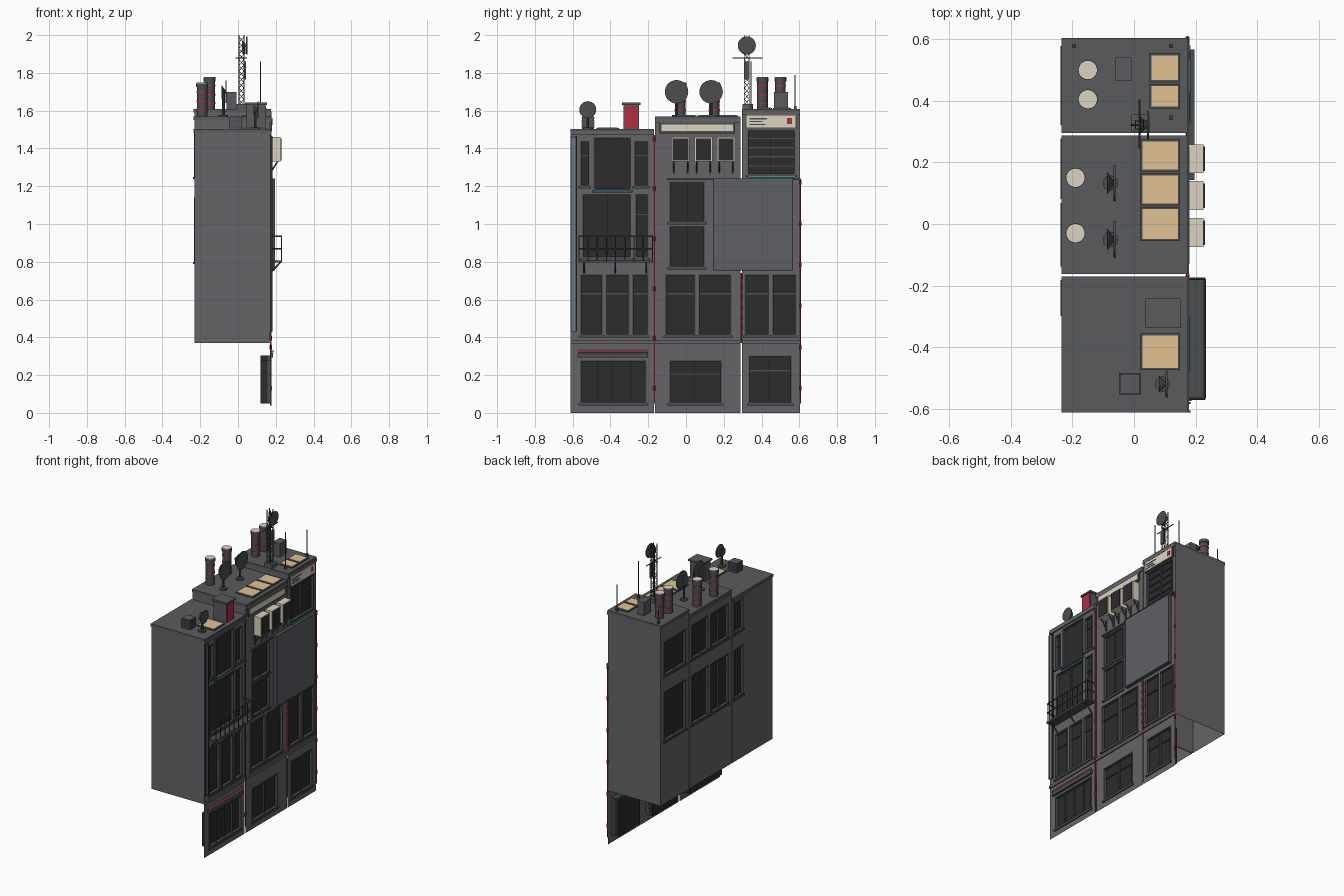
import bpy, bmesh, math
from mathutils import Vector

if "Cube" in bpy.data.objects:
    bpy.data.objects.remove(bpy.data.objects["Cube"])

COL = dict(wall=(.13, .13, .14), roof=(.10, .105, .11), trim=(.07, .075, .08), glass=(.025, .025, .027),
           cream=(.75, .54, .30), sign=(.72, .65, .52), red=(.42, .03, .06), neon=(.8, .12, .2),
           teal=(.05, .4, .45), tube=(.16, .2, .27), board=(.11, .115, .13))
mats = {}
for k, c in COL.items():
    mats[k] = bpy.data.materials.new(k)
    mats[k].diffuse_color = (*c, 1)


class Part:
    """Collects primitives into one named object."""
    def __init__(self, name, mat):
        self.name, self.mat, self.bm = name, mat, bmesh.new()

    def face(self, pts):
        self.bm.faces.new([self.bm.verts.new(p) for p in pts])

    def box(self, x0, x1, y0, y1, z0, z1):
        vs = bmesh.ops.create_cube(self.bm, size=1)['verts']
        for v in vs:
            v.co = Vector(((x0, x1)[v.co.x > 0], (y0, y1)[v.co.y > 0], (z0, z1)[v.co.z > 0]))

    def rod(self, p, q, r, r2=None, n=8):
        p, q = Vector(p), Vector(q)
        m = (q - p).to_track_quat('Z', 'Y').to_matrix().to_4x4()
        m.translation = (p + q) / 2
        bmesh.ops.create_cone(self.bm, cap_ends=True, segments=n, radius1=r,
                              radius2=r if r2 is None else r2, depth=(q - p).length, matrix=m)

    def sheet(self, x, y0, y1, z0, z1, holes):
        """Flat wall at x with rectangular openings."""
        ys = sorted({y0, y1, *[v for h in holes for v in h[:2]]})
        zs = sorted({z0, z1, *[v for h in holes for v in h[2:4]]})
        for a, b in zip(ys, ys[1:]):
            for c, d in zip(zs, zs[1:]):
                m, n = (a + b) / 2, (c + d) / 2
                if not any(h[0] < m < h[1] and h[2] < n < h[3] for h in holes):
                    self.face([(x, a, c), (x, b, c), (x, b, d), (x, a, d)])

    def done(self, smooth=False):
        bmesh.ops.remove_doubles(self.bm, verts=self.bm.verts, dist=1e-5)
        me = bpy.data.meshes.new(self.name)
        self.bm.to_mesh(me)
        ob = bpy.data.objects.new(self.name, me)
        bpy.context.collection.objects.link(ob)
        me.materials.append(mats[self.mat])
        if smooth:
            bpy.context.view_layer.objects.active = ob
            ob.select_set(True)
            bpy.ops.object.shade_smooth_by_angle(angle=math.radians(40))
            ob.select_set(False)


FX, BX = .17, -.23
# house: y0, y1, top, front windows (y0, y1, z0, z1, columns, transom), back windows
houses = {
    'left': (-.612, -.17, 1.485,
             [(-.56, -.21, .05, .28, 4, 0), (-.56, -.44, .41, .735, 1, 1), (-.425, -.30, .41, .735, 1, 1),
              (-.285, -.20, .41, .735, 1, 1), (-.55, -.29, .82, 1.16, 2, 0), (-.27, -.20, .82, 1.16, 1, 1),
              (-.56, -.51, 1.2, 1.44, 1, 1), (-.49, -.29, 1.18, 1.46, 1, 0), (-.275, -.20, 1.2, 1.44, 1, 1)],
             [(-.29, -.19)]),
    'middle': (-.163, .288, 1.55,
               [(-.09, .19, .05, .28, 2, 1), (-.11, .05, .41, .735, 1, 1), (.065, .24, .41, .735, 1, 1),
                (-.09, .10, .77, .99, 2, 0), (-.09, .10, 1.01, 1.225, 2, 0)],
               [(-.13, .06), (.09, .27)]),
    'right': (.296, .604, 1.59,
              [(.33, .56, .05, .305, 2, 1), (.31, .44, .41, .735, 1, 1), (.455, .585, .41, .735, 1, 1),
               (.325, .58, 1.26, 1.50, 2, 4)],
              [(.33, .57)]),
}

for name, (y0, y1, top, wins, back) in houses.items():
    # shell with open bottom, ground floor is only a thin front sheet
    backs = [(a, b, z, z + h, 2, 1) for a, b in back for z, h in ((.80, .34), (1.25, .235))]
    w = Part(name + '_house_walls', 'wall')
    w.sheet(FX, y0, y1, 0, top, wins)
    w.sheet(BX, y0, y1, .37, top, backs)
    for y in (y0, y1):
        w.face([(BX, y, .37), (FX, y, .37), (FX, y, top), (BX, y, top)])
    w.done()
    r = Part(name + '_roof', 'roof')
    r.box(BX - .005, FX + .005, y0, y1, top, top + .018)
    r.box(BX, FX, y0 + .004, y1 - .004, top - .03, top)
    r.done()
    # windows: dark boxes, frames, mullions and sills
    g, f = Part(name + '_window_glass', 'glass'), Part(name + '_window_frames', 'trim')
    for s, x, group in ((1, FX, wins), (-1, BX, backs)):
        for a, b, c, d, cols, rows in group:
            xs = lambda i, o: sorted((x + s * i, x + s * o))
            g.box(*xs(-.05 if c < .1 else -.035, -.015), a, b, c, d)
            t = .007
            for q in ((a, a + t, c, d), (b - t, b, c, d), (a, b, c, c + t), (a, b, d - t, d)):
                f.box(*xs(-.02, .004), *q)
            for i in range(1, cols):
                m = a + (b - a) * i / cols
                f.box(*xs(-.016, -.006), m - .004, m + .004, c, d)
            for i in range(1, rows + 1):
                m = c + (d - c) * (.68 if rows == 1 else i / (rows + 1))
                f.box(*xs(-.016, -.008), a, b, m - .003, m + .003)
            f.box(*xs(0, .008), a - .008, b + .008, c - .012, c)
    g.done()
    f.done()
    # cornices between floors and under the roof
    c = Part(name + '_cornices', 'wall')
    for z in (.365, top - .012):
        c.box(FX, FX + .008, y0, y1, z, z + .018)
    c.done()

# ledges, awning, sign housings
p = Part('front_ledges', 'trim')
p.box(FX, .18, -.10, .604, 1.232, 1.242)
p.box(FX, .186, -.575, -.20, .293, .318)
p.box(FX, .178, -.14, .26, 1.48, 1.54)
p.box(FX, .176, .315, .59, 1.505, 1.585)
p.done()
p = Part('sign_panels', 'sign')
p.box(.178, .181, -.13, .25, 1.492, 1.528)
p.box(.176, .18, .32, .58, 1.512, 1.575)
p.done()
p = Part('sign_bars', 'trim')
for z, e in ((1.557, .43), (1.542, .40), (1.527, .42)):
    p.box(.18, .182, .335, e, z - .003, z + .003)
p.done()
p = Part('sign_red_square', 'red')
p.box(.18, .182, .535, .562, 1.53, 1.56)
p.done()

# light tubes
p = Part('pink_light_tube', 'neon')
p.rod((.183, -.57, .325), (.183, -.20, .325), .007)
p.done(True)
p = Part('teal_light_tubes', 'teal')
p.rod((.178, -.48, 1.178), (.178, -.30, 1.178), .004)
p.rod((.18, .33, 1.25), (.18, .58, 1.25), .004)
p.done(True)
p = Part('vertical_light_tube', 'tube')
p.box(FX, .179, -.606, -.582, .43, 1.46)
p.done()
p = Part('vertical_light_edges', 'glass')
for y in (-.609, -.581):
    p.box(FX, .183, y - .003, y + .003, .43, 1.465)
p.done()

# drain pipes with joints
p, j = Part('red_drain_pipes', 'red'), Part('pipe_joints', 'red')
for y, z1 in ((-.168, 1.47), (.604, 1.24), (.292, .74)):
    z0 = .37 if y == .292 else .05
    p.rod((.174, y, z0), (.174, y, z1), .004)
    for i in range(6):
        z = z0 + .08 + (z1 - z0 - .1) * i / 5
        j.rod((.174, y, z - .012), (.174, y, z + .012), .007)
p.done(True)
j.done()

# balcony with railing and brackets
p = Part('balcony', 'trim')
p.box(FX, .232, -.57, -.175, .795, .808)
ends = (-.567, -.178)
for z in (.935, .87):
    p.rod((.23, ends[0], z), (.23, ends[1], z), .004)
    for y in ends:
        p.rod((FX, y, z), (.23, y, z), .004)
for i in range(9):
    y = ends[0] + (ends[1] - ends[0]) * i / 8
    p.rod((.23, y, .80), (.23, y, .935), .003)
for y in (-.54, -.375, -.21):
    p.rod((FX, y, .74), (.225, y, .797), .004)
p.done()

# large blank board
p = Part('billboard_panel', 'board')
p.box(.18, .193, .147, .563, .757, 1.238)
p.done()
p = Part('billboard_frame', 'trim')
for q in ((.143, .148, .755, 1.24), (.562, .567, .755, 1.24), (.143, .567, .753, .758), (.143, .567, 1.237, 1.242)):
    p.box(FX, .196, *q)
p.done()

# projecting lit display boxes
a, b, c = Part('display_boxes', 'sign'), Part('display_screens', 'glass'), Part('display_brackets', 'trim')
for y in (-.028, .092, .212):
    a.box(.175, .226, y - .047, y + .047, 1.33, 1.46)
    b.box(.226, .23, y - .04, y + .04, 1.337, 1.453)
    for s in (-.036, .036):
        c.box(FX, .177, y + s - .004, y + s + .004, 1.26, 1.34)
        c.rod((.174, y + s, 1.275), (.212, y + s, 1.335), .004)
for q in (a, b, c):
    q.done()

# roof skylights
a, b = Part('skylight_panes', 'cream'), Part('skylight_frames', 'trim')
for x0, y0, y1, z in ((.025, -.47, -.36, 1.503), (.025, -.05, .05, 1.568), (.025, .065, .16, 1.568),
                      (.025, .175, .27, 1.568), (.055, .38, .45, 1.608), (.055, .465, .55, 1.608)):
    b.box(x0 - .005, .15, y0 - .005, y1 + .005, z, z + .006)
    a.box(x0 + .002, .143, y0 + .002, y1 - .002, z + .006, z + .009)
a.done()
b.done()

# chimneys with red bands and pale caps
a, b, c = Part('chimney_pipes', 'trim'), Part('chimney_bands', 'red'), Part('chimney_caps', 'sign')
for x, y, z0, z1 in ((-.19, -.03, 1.565, 1.745), (-.19, .15, 1.565, 1.745),
                     (-.15, .405, 1.605, 1.775), (-.15, .5, 1.605, 1.775)):
    a.rod((x, y, z0), (x, y, z1), .028, n=20)
    a.rod((x, y, z1 - .02), (x, y, z1), .032, n=20)
    c.rod((x, y, z1), (x, y, z1 + .004), .030, n=20)
    for t in (.2, .47, .74):
        z = z0 + (z1 - z0) * t
        b.rod((x, y, z - .004), (x, y, z + .004), .030, n=20)
for q in (a, b, c):
    q.done(True)

# satellite dishes on poles
p = Part('satellite_dishes', 'trim')
for x, y, z, r, base in ((.107, -.52, 1.605, .045, 1.5), (-.062, -.05, 1.70, .062, 1.565),
                         (-.062, .133, 1.70, .062, 1.565), (.047, .322, 1.945, .048, 1.9)):
    p.rod((x - .004, y, z), (x + .002, y, z), r * .93, r, n=28)
    p.rod((x - .026, y, z), (x - .003, y, z), r * .6, .006, n=12)
    p.rod((x - .015, y, base), (x - .015, y, z), .007)
    if base < 1.9:
        p.rod((x - .015, y, base), (x - .015, y, base + .012), .025, n=12)
p.done(True)

# roof kiosk with red door, vent units and hatch
p = Part('roof_kiosk_and_vents', 'roof')
p.box(.045, .145, -.33, -.25, 1.5, 1.63)
p.box(.037, .153, -.338, -.242, 1.63, 1.642)
p.box(-.045, .02, -.55, -.487, 1.5, 1.57)
p.box(-.06, -.008, .465, .54, 1.6, 1.70)
p.box(-.008, .05, .30, .355, 1.6, 1.635)
p.done()
p = Part('kiosk_red_door', 'red')
p.box(.145, .149, -.325, -.255, 1.507, 1.625)
p.done()
p = Part('vent_slats', 'trim')
for i in range(5):
    z = 1.51 + i * .012
    p.box(-.048, .023, -.553, -.484, z, z + .005)
p.done()

# lattice mast with panel antennas and cross arm
p = Part('lattice_mast', 'trim')
x, y, w = .018, .322, .013
corners = [(x - w, y - w), (x + w, y - w), (x + w, y + w), (x - w, y + w)]
for i, u in enumerate(corners):
    v = corners[(i + 1) % 4]
    p.rod((*u, 1.6), (*u, 2.0), .0025, n=5)
    for k in range(12):
        z = 1.63 + k * .03
        s, e = (u, v) if k % 2 else (v, u)
        p.rod((*s, z), (*e, z + .03), .0016, n=4)
p.rod((x, .245, 1.878), (x, .405, 1.878), .003)
p.rod((x - .03, y, 1.878), (x + .03, y, 1.878), .003)
p.box(.033, .042, .308, .337, 1.765, 1.86)
p.done()

# whip antennas
p = Part('whip_antennas', 'trim')
for x, y, z in ((.12, .345, 1.86), (.12, .578, 1.79), (-.195, .578, 1.70)):
    p.rod((x, y, 1.6), (x, y, z), .003, n=6)
    p.box(x - .007, x + .007, y - .007, y + .007, 1.6, 1.625)
p.done()

for m in bpy.data.materials:
    if m.users and not m.is_grease_pencil:
        m.use_nodes = True
        m.node_tree.nodes["Principled BSDF"].inputs["Base Color"].default_value = m.diffuse_color
